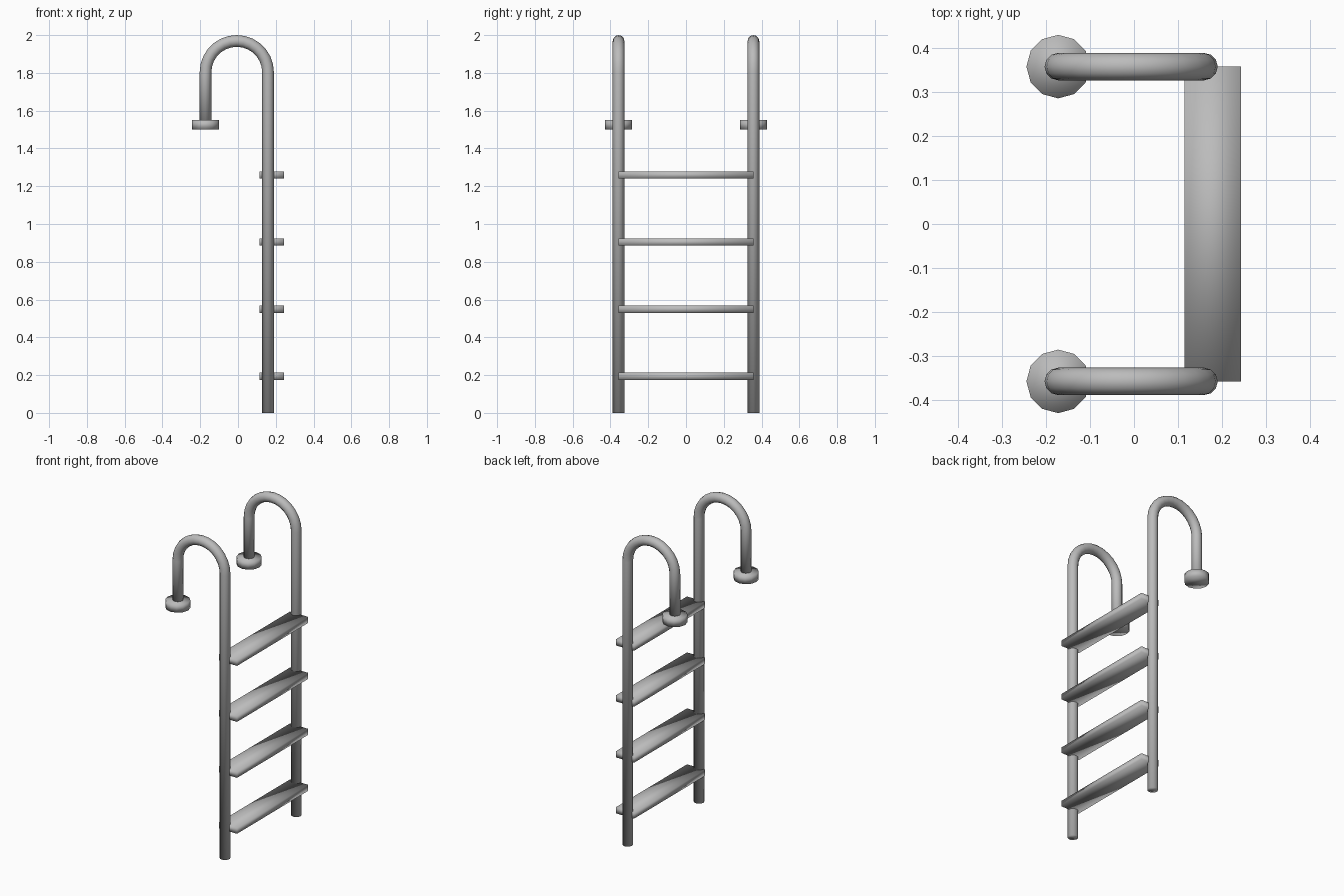
import bpy
import bmesh
from math import pi, sin, cos
from mathutils import Vector

if "Cube" in bpy.data.objects:
    bpy.data.objects.remove(bpy.data.objects["Cube"])

# Single grey metal
metal = bpy.data.materials.new("grey metal")
metal.use_nodes = True
grey = (0.5, 0.5, 0.5, 1)
metal.diffuse_color = grey
metal.node_tree.nodes["Principled BSDF"].inputs["Base Color"].default_value = grey

POST_X, FOOT_X, RAIL_Y = 0.159, -0.172, 0.357
SIDES = 12


def finish(name, bm):
    bmesh.ops.recalc_face_normals(bm, faces=bm.faces)
    for f in bm.faces:
        f.smooth = True
    mesh = bpy.data.meshes.new(name)
    bm.to_mesh(mesh)
    bm.free()
    mesh.materials.append(metal)
    obj = bpy.data.objects.new(name, mesh)
    bpy.context.collection.objects.link(obj)
    return obj


def rail(name, y, radius=0.031, bend_steps=14):
    # Tube swept up the post, round the hook and down to the foot
    mid, bend = (POST_X + FOOT_X) / 2, (POST_X - FOOT_X) / 2
    top = 2 - radius - bend
    path = [(POST_X, 0, 0)]
    for i in range(bend_steps + 1):
        a = pi * i / bend_steps
        path.append((mid + bend * cos(a), top + bend * sin(a), a))
    path.append((FOOT_X, 1.52, pi))
    bm = bmesh.new()
    rings = []
    for x, z, a in path:
        out = Vector((cos(a), 0, sin(a)))
        ring = []
        for k in range(SIDES):
            t = 2 * pi * k / SIDES
            offset = out * cos(t) + Vector((0, sin(t), 0))
            ring.append(bm.verts.new(Vector((x, y, z)) + offset * radius))
        rings.append(ring)
    for r, s in zip(rings, rings[1:]):
        for k in range(SIDES):
            n = (k + 1) % SIDES
            bm.faces.new((r[k], r[n], s[n], s[k]))
    bm.faces.new(rings[0])
    bm.faces.new(rings[-1])
    finish(name, bm)


def foot(name, y):
    # Round deck flange under the hook end
    bm = bmesh.new()
    bmesh.ops.create_cone(bm, cap_ends=True, segments=SIDES,
                          radius1=0.072, radius2=0.072, depth=0.05)
    finish(name, bm).location = (FOOT_X, y, 1.525)


def step(name, z):
    # Flat tread between the posts
    bm = bmesh.new()
    bmesh.ops.create_cube(bm, size=1)
    bmesh.ops.scale(bm, vec=(0.128, 2 * RAIL_Y, 0.038), verts=bm.verts)
    finish(name, bm).location = (0.179, 0, z)


for side, y in (("front", -RAIL_Y), ("back", RAIL_Y)):
    rail(side + "_rail", y)
    foot(side + "_flange", y)

for i in range(4):
    step("step_" + str(i + 1), 0.194 + 0.355 * i)
